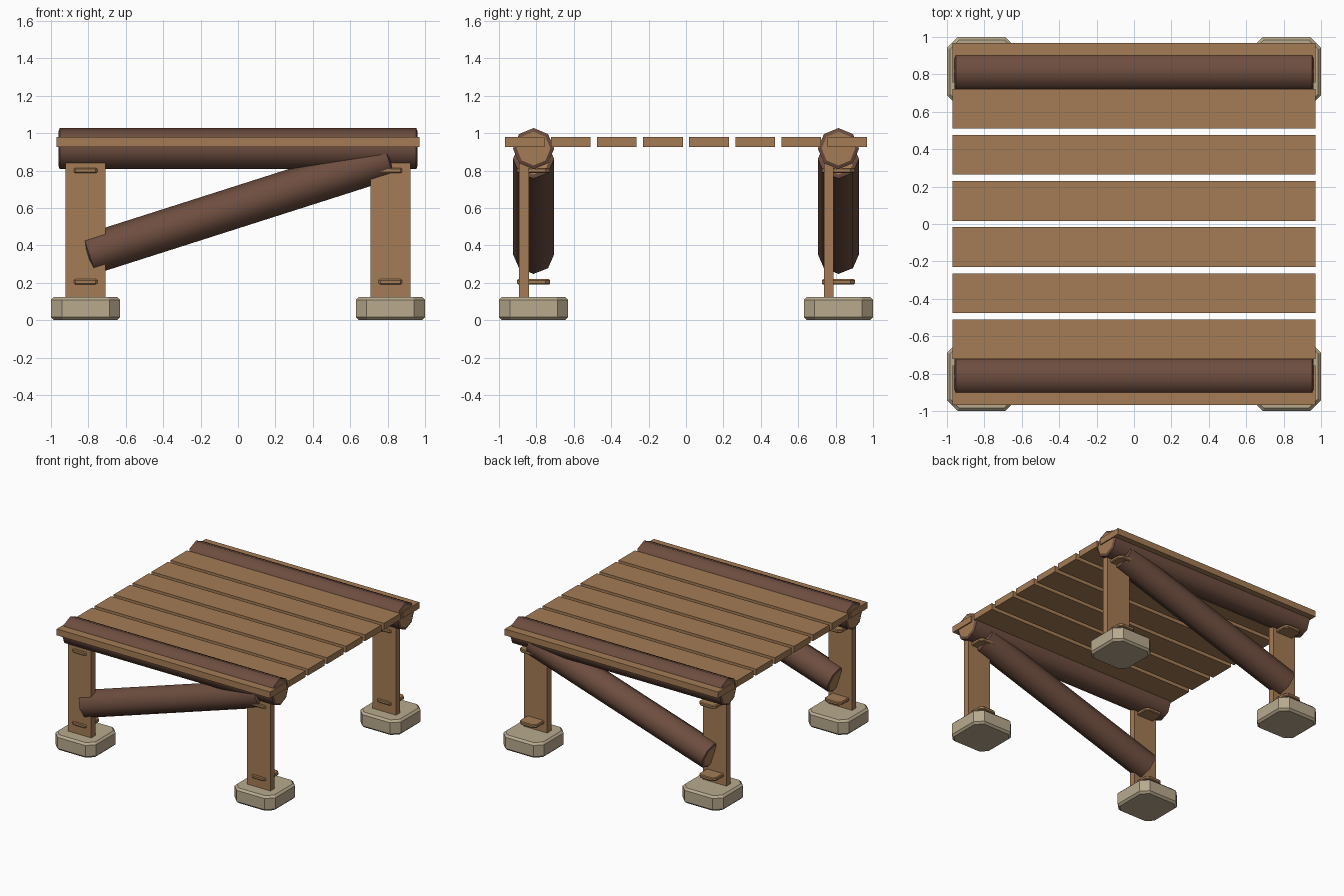
import bpy, bmesh, math
from mathutils import Vector, Matrix

if "Cube" in bpy.data.objects:
    bpy.data.objects.remove(bpy.data.objects["Cube"])


def material(name, rgb):
    m = bpy.data.materials.new(name)
    m.diffuse_color = (*rgb, 1)
    m.use_nodes = True
    m.node_tree.nodes["Principled BSDF"].inputs["Base Color"].default_value = m.diffuse_color
    return m


WOOD = material("plank_wood", (0.37, 0.20, 0.09))
BARK = material("bark", (0.155, 0.075, 0.05))
STONE = material("stone", (0.48, 0.40, 0.27))


def finish(bm, name, *mats):
    me = bpy.data.meshes.new(name)
    bm.to_mesh(me)
    bm.free()
    for m in mats:
        me.materials.append(m)
    ob = bpy.data.objects.new(name, me)
    bpy.context.collection.objects.link(ob)
    return ob


def block(name, center, size, mat, corner=0, edge=0):
    """Box with optional chamfered upright corners and eased rims."""
    bm = bmesh.new()
    bmesh.ops.create_cube(bm, size=1, matrix=Matrix.Diagonal((*size, 1)))
    if corner:
        up = [e for e in bm.edges
              if abs(e.verts[0].co.z - e.verts[1].co.z) > size[2] / 2]
        bmesh.ops.bevel(bm, geom=up, offset=corner, segments=1, affect='EDGES')
        rims = [e for e in bm.edges
                if abs(e.verts[0].co.z - e.verts[1].co.z) < 1e-5]
        bmesh.ops.bevel(bm, geom=rims, offset=edge, segments=1, affect='EDGES')
    bmesh.ops.translate(bm, verts=bm.verts, vec=center)
    return finish(bm, name, mat)


def log(name, a, b, r=0.11):
    """Eight-sided log from a to b with bulging cut ends."""
    a, b = Vector(a), Vector(b)
    d = b - a
    bm = bmesh.new()
    bmesh.ops.create_cone(bm, cap_ends=True, segments=8, radius1=r,
                          radius2=r, depth=d.length)
    caps = [f for f in bm.faces if len(f.verts) == 8]
    for f in bm.faces:
        f.smooth = f not in caps
    for f in caps:
        for e in f.edges:
            e.smooth = False
    bmesh.ops.inset_individual(bm, faces=caps, thickness=0.02, depth=0.008)
    for f in bm.faces:
        if len(f.verts) == 8:
            f.material_index = 1
            f.smooth = False
    # Local x goes up so that one corner of the octagon points upward
    z = d.normalized()
    y = Vector((0, 1, 0))
    x = y.cross(z)
    rot = Matrix((x, y, z)).transposed().to_4x4()
    # create_cone may start its corners on x or y; both give a corner up
    bm.transform(Matrix.Translation((a + b) / 2) @ rot)
    return finish(bm, name, BARK, WOOD)


# Deck planks
for i in range(8):
    block(f"deck_plank_{i + 1}", (0, -0.862 + 0.2463 * i, 0.952),
          (1.94, 0.212, 0.052), WOOD)

for side, y in (("front", -0.815), ("back", 0.815)):
    # Log beam and sloping log brace
    log(f"{side}_beam", (-0.953, y, 0.917), (0.953, y, 0.917))
    log(f"{side}_brace", (-0.795, y, 0.352), (0.803, y, 0.862))
    for end, x in (("left", -0.815), ("right", 0.815)):
        # Stone foot, post and the two collar plates
        block(f"{side}_{end}_foot", (x, y, 0.062), (0.37, 0.37, 0.124),
              STONE, 0.058, 0.016)
        block(f"{side}_{end}_post", (x, y - 0.052, 0.48),
              (0.212, 0.053, 0.72), WOOD)
        for level, z in (("lower", 0.205), ("upper", 0.80)):
            block(f"{side}_{end}_{level}_plate", (x, y, z),
                  (0.155, 0.178, 0.028), WOOD, 0.025, 0.006)
